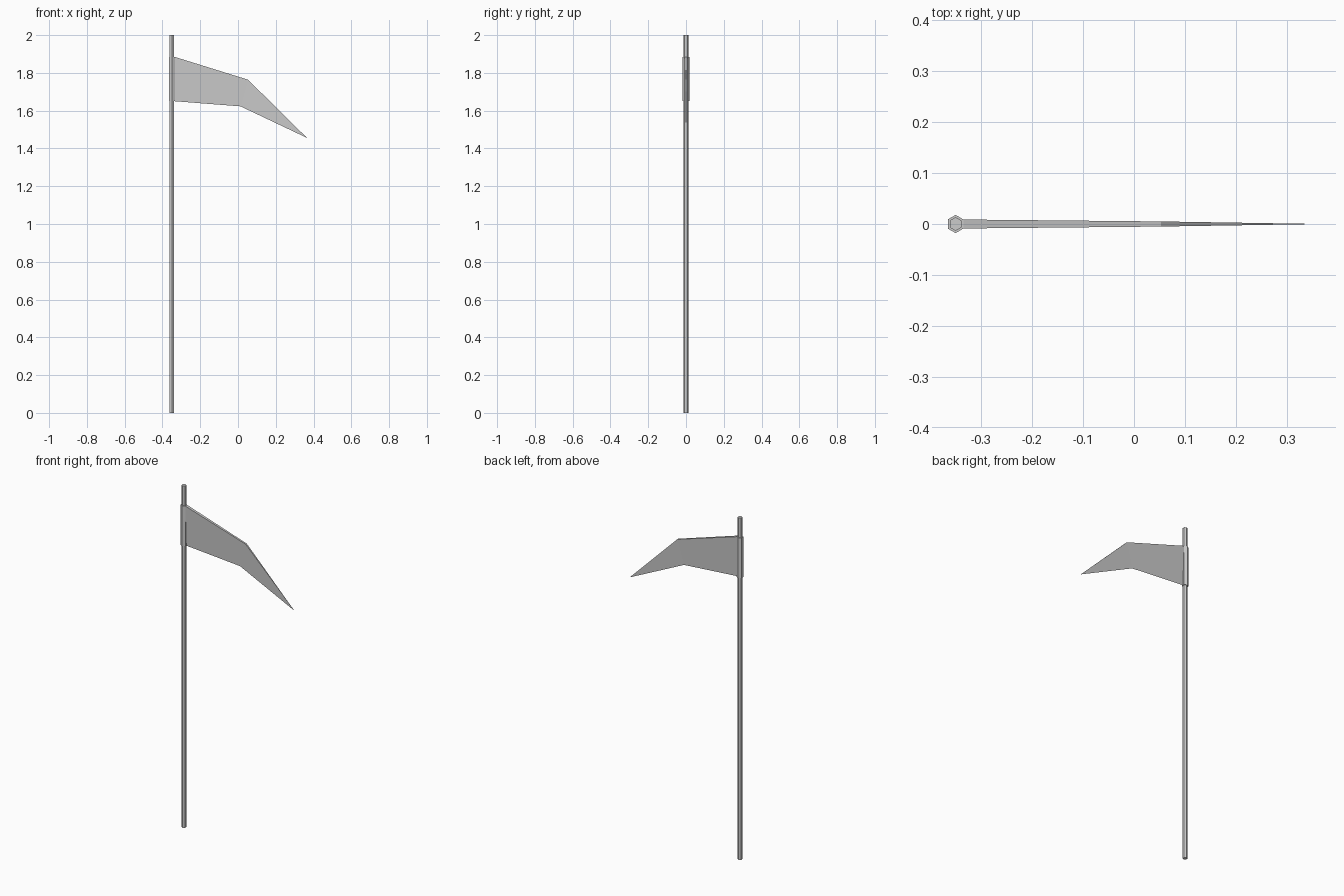
import bpy, bmesh

if "Cube" in bpy.data.objects:
    bpy.data.objects.remove(bpy.data.objects["Cube"])

POLE_X = -0.35


def hex_prism(name, radius, z0, z1):
    # six-sided upright prism with corners pointing along y
    bpy.ops.mesh.primitive_cylinder_add(vertices=6, radius=radius, depth=z1 - z0,
                                        location=(POLE_X, 0, (z0 + z1) / 2))
    bpy.context.object.name = name


# shaft and blade socket
hex_prism("pole", 0.0133, 0, 2)
hex_prism("blade_collar", 0.0178, 1.65, 1.885)

# blade: wedge section, thick along the spine, sharp along the cutting edge
# each station: spine (x, z), half thickness of spine, edge (x, z)
stations = [((-0.336, 1.885), 0.0088, (-0.336, 1.65)),
            ((0.053, 1.764), 0.005, (0.013, 1.623))]
tip_point = (0.365, 0, 1.456)

bm = bmesh.new()
sections = []
for (sx, sz), t, (ex, ez) in stations:
    sections.append([bm.verts.new(p) for p in ((sx, -t, sz), (sx, t, sz), (ex, 0, ez))])
tip = bm.verts.new(tip_point)
root, bend = sections
bm.faces.new(root)
for i in range(3):
    j = (i + 1) % 3
    bm.faces.new((root[i], root[j], bend[j], bend[i]))
    bm.faces.new((bend[i], bend[j], tip))
bmesh.ops.recalc_face_normals(bm, faces=bm.faces)
mesh = bpy.data.meshes.new("blade")
bm.to_mesh(mesh)
bm.free()
bpy.context.collection.objects.link(bpy.data.objects.new("blade", mesh))
